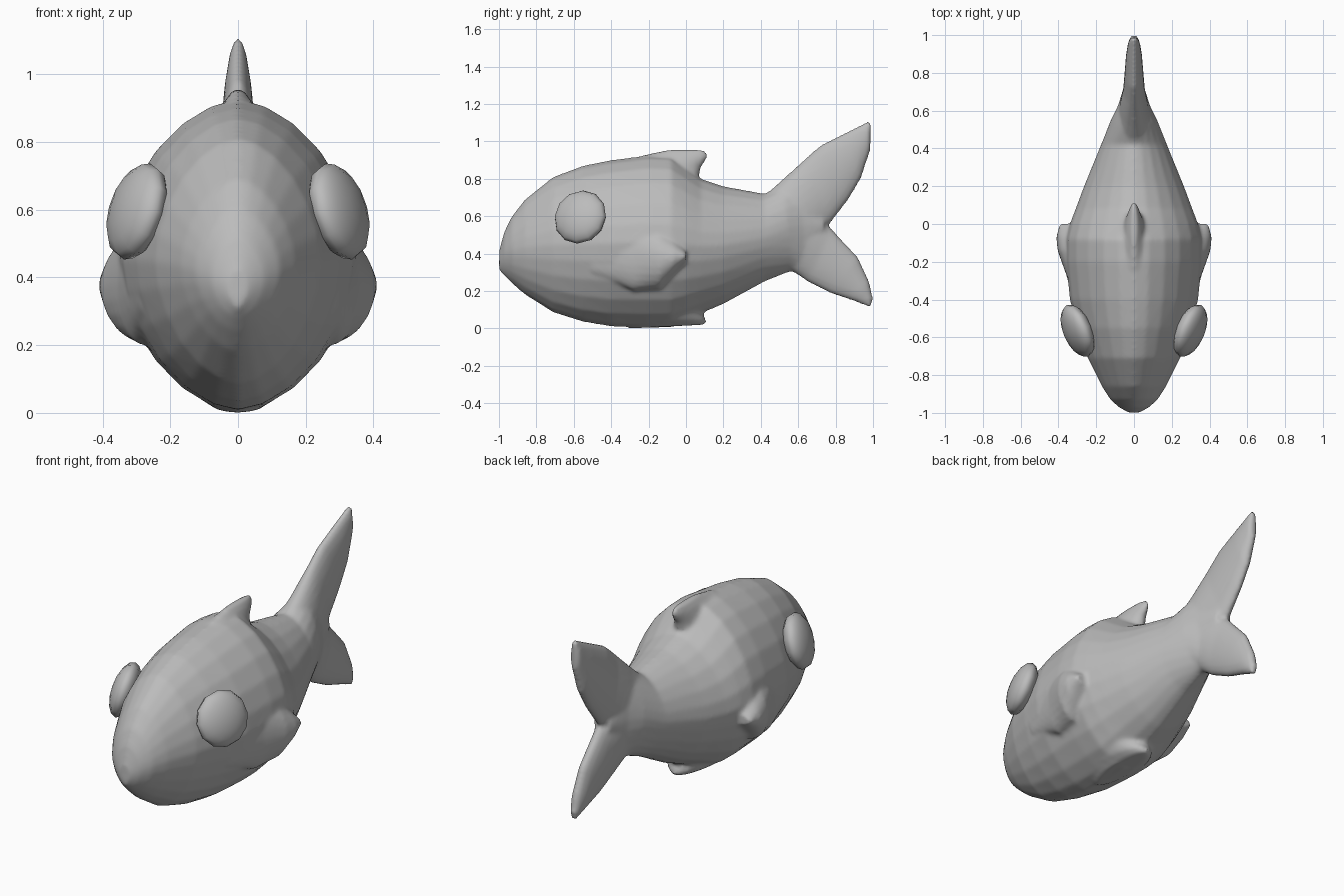
import bpy, bmesh, math
from mathutils import Vector

cube = bpy.data.objects.get("Cube")
if cube:
    bpy.data.objects.remove(cube, do_unlink=True)

grey = bpy.data.materials.new("plain grey")
grey.use_nodes = True
grey.diffuse_color = (0.5, 0.5, 0.5, 1)
grey.node_tree.nodes["Principled BSDF"].inputs["Base Color"].default_value = (0.5, 0.5, 0.5, 1)


def finish(name, bm):
    mesh = bpy.data.meshes.new(name)
    bmesh.ops.recalc_face_normals(bm, faces=bm.faces)
    bm.to_mesh(mesh)
    bm.free()
    mesh.materials.append(grey)
    obj = bpy.data.objects.new(name, mesh)
    bpy.context.collection.objects.link(obj)
    for poly in mesh.polygons:
        poly.use_smooth = True
    return obj


def loft(bm, stations, power=2.0, centre=0.0, segments=24):
    """Skin rings, each spanning two side-view points (y, z) with a half width."""
    rings = []
    for ya, za, yb, zb, width in stations:
        ring = []
        for i in range(segments):
            a = math.tau * i / segments
            c, s = math.cos(a), math.sin(a)
            t = 0.5 - 0.5 * math.copysign(abs(c) ** (2 / power), c)
            x = centre + width * math.copysign(abs(s) ** (2 / power), s)
            ring.append(bm.verts.new((x, ya + (yb - ya) * t, za + (zb - za) * t)))
        rings.append(ring)
    for r, q in zip(rings, rings[1:]):
        for i in range(segments):
            j = (i + 1) % segments
            bm.faces.new((r[i], r[j], q[j], q[i]))
    bm.faces.new(rings[0])
    bm.faces.new(rings[-1])


bm = bmesh.new()

# Trunk: y, top, bottom, half width
trunk = [(-.998, .42, .32, .03), (-.97, .52, .28, .08), (-.93, .60, .24, .125),
         (-.86, .69, .18, .17), (-.71, .81, .085, .245), (-.55, .87, .035, .30),
         (-.4, .90, .01, .34), (-.2, .925, .003, .36), (-.08, .92, .005, .36),
         (.0, .86, .04, .34), (.08, .80, .08, .31), (.2, .76, .13, .265),
         (.42, .72, .25, .175)]
rows = [(y, top, y, low, w) for y, top, low, w in trunk]
rows += [(.52, .77, .57, .31, .125), (.60, .80, .65, .30, .085), (.74, .62, .74, .48, .05)]
loft(bm, rows, power=1.75)

# Forked tail: leading edge point, trailing edge point, half width
loft(bm, [(.42, .71, .60, .40, .10), (.52, .80, .69, .48, .08), (.64, .91, .77, .56, .058),
          (.72, .98, .87, .69, .05), (.86, 1.05, .935, .80, .042),
          (.96, 1.10, .985, .95, .028), (.98, 1.117, .99, 1.08, .012)])
loft(bm, [(.50, .29, .60, .65, .10), (.57, .305, .70, .60, .075), (.65, .25, .78, .53, .055),
          (.78, .185, .92, .38, .045), (.90, .145, .98, .25, .035),
          (.985, .112, 1.0, .16, .02)])

# Back fin and belly fin, skinned upward
loft(bm, [(-.35, .76, .06, .78, .11), (-.35, .86, .08, .86, .07),
          (-.25, .92, .12, .92, .04), (-.1, .955, .10, .955, .015)])
loft(bm, [(-.35, .12, .08, .10, .17), (-.35, .04, .11, .04, .11), (-.3, 0, .10, .02, .06)])

# Side fins, swelling out of the trunk to a blunt rear edge
for side in (1, -1):
    loft(bm, [(-.5, .50, -.5, .30, side * .02), (-.28, .56, -.28, .20, side * .075),
              (-.14, .53, -.14, .21, side * .125), (-.06, .48, -.08, .27, side * .132),
              (.0, .42, .0, .35, side * .115)], centre=side * .28)

# Snout tip
loft(bm, [(-.90, .42, -.90, .26, .07), (-.97, .40, -.97, .28, .035), (-1.0, .36, -1.0, .31, .012)])

body = finish("body", bm)
remesh = body.modifiers.new("blend parts", "REMESH")
remesh.mode = "VOXEL"
remesh.voxel_size = 0.012
remesh.use_smooth_shade = True
smooth = body.modifiers.new("soften joins", "SMOOTH")
smooth.factor = 0.5
smooth.iterations = 5

# Eyes: flattened balls facing out, forward and up
for side, label in ((1, "left"), (-1, "right")):
    bm = bmesh.new()
    bmesh.ops.create_uvsphere(bm, u_segments=12, v_segments=8, radius=1)
    eye = finish(label + "_eye", bm)
    eye.scale = (.148, .148, .068)
    eye.location = (side * .298, -.565, .595)
    eye.rotation_euler = Vector((side * .884, -.371, .283)).to_track_quat("Z", "Y").to_euler()
